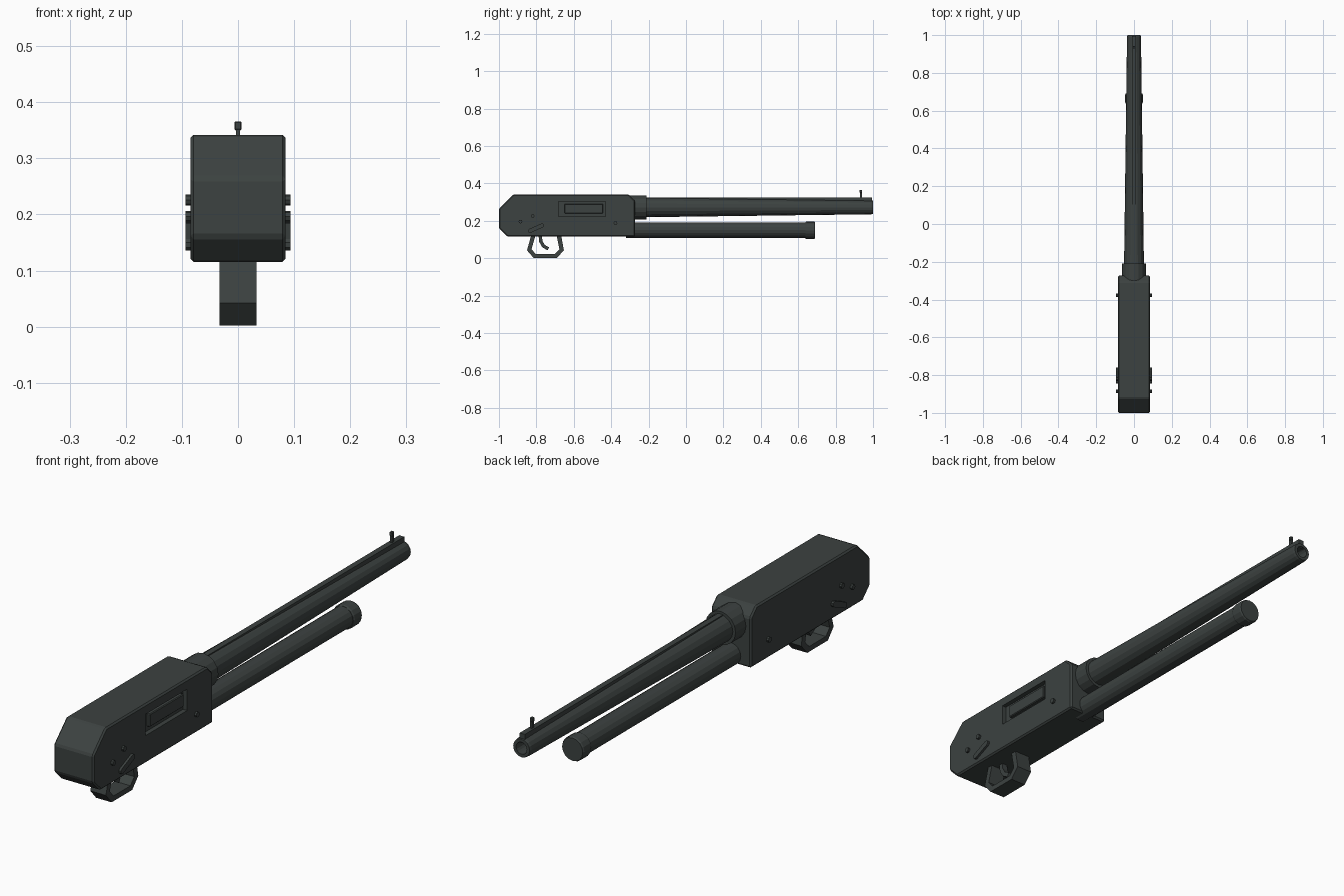
import bpy, bmesh, math
from mathutils import Vector

if "Cube" in bpy.data.objects:
    bpy.data.objects.remove(bpy.data.objects["Cube"])

metal = bpy.data.materials.new("dark_gunmetal")
metal.diffuse_color = (0.045, 0.054, 0.052, 1)
metal.use_nodes = True
metal.node_tree.nodes["Principled BSDF"].inputs["Base Color"].default_value = metal.diffuse_color


def finish(name, bm):
    bmesh.ops.recalc_face_normals(bm, faces=bm.faces)
    me = bpy.data.meshes.new(name)
    bm.to_mesh(me)
    bm.free()
    me.materials.append(metal)
    ob = bpy.data.objects.new(name, me)
    bpy.context.collection.objects.link(ob)
    return ob


def extrude_profile(name, pts, x0, x1, bevel=0):
    """Side profile of (y, z) points extruded along x."""
    bm = bmesh.new()
    a = [bm.verts.new((x0, y, z)) for y, z in pts]
    b = [bm.verts.new((x1, y, z)) for y, z in pts]
    n = len(pts)
    bm.faces.new(a)
    bm.faces.new(b)
    for i in range(n):
        j = (i + 1) % n
        bm.faces.new((a[i], a[j], b[j], b[i]))
    if bevel:
        bmesh.ops.bevel(bm, geom=bm.edges[:], offset=bevel, segments=1,
                        affect='EDGES', profile=0.5)
    return finish(name, bm)


def box(name, x0, x1, y0, y1, z0, z1, bevel=0):
    return extrude_profile(name, [(y0, z0), (y1, z0), (y1, z1), (y0, z1)], x0, x1, bevel)


def lathe(name, pts, zc, sides=16):
    """Revolve (y, r) points about the y axis at height zc, capping both ends."""
    bm = bmesh.new()
    rings = []
    for y, r in pts:
        rings.append([bm.verts.new((r * math.sin(2 * math.pi * i / sides), y,
                                    zc + r * math.cos(2 * math.pi * i / sides)))
                      for i in range(sides)])
    for p, q in zip(rings, rings[1:]):
        for i in range(sides):
            j = (i + 1) % sides
            bm.faces.new((p[i], p[j], q[j], q[i]))
    bm.faces.new(rings[0])
    bm.faces.new(rings[-1])
    return finish(name, bm)


def strip(name, path, width, x0, x1):
    """Bar of constant width following an open (y, z) path."""
    left, right = [], []
    for i, p in enumerate(path):
        d = Vector(path[min(i + 1, len(path) - 1)]) - Vector(path[max(i - 1, 0)])
        nrm = Vector((-d.y, d.x)).normalized() * width / 2
        left.append(tuple(Vector(p) + nrm))
        right.append(tuple(Vector(p) - nrm))
    return extrude_profile(name, left + right[::-1], x0, x1)


# Receiver with chamfered ends
receiver = extrude_profile("receiver", [
    (-1, 0.16), (-0.955, 0.115), (-0.273, 0.115), (-0.273, 0.308),
    (-0.307, 0.342), (-0.922, 0.342), (-1, 0.265)], -0.085, 0.085, 0.006)

# Ejection port cut into the right side, with the bolt inside
cutter = box("port_cutter", 0.067, 0.12, -0.683, -0.43, 0.222, 0.304)
cutter.hide_render = True
mod = receiver.modifiers.new("port", 'BOOLEAN')
mod.operation = 'DIFFERENCE'
mod.solver = 'EXACT'
mod.object = cutter
bpy.context.view_layer.objects.active = receiver
bpy.ops.object.modifier_apply(modifier="port")
bpy.data.objects.remove(cutter)
box("bolt", 0.05, 0.08, -0.65, -0.443, 0.24, 0.29, 0.003)

# Barrel collar, tapered hollow barrel and top rib
lathe("barrel_collar", [(-0.32, 0.064), (-0.21, 0.064)], 0.272)
lathe("barrel", [(-0.25, 0.053), (0.99, 0.037), (1, 0.035), (1, 0.023), (0.9, 0.023)], 0.272)
box("top_rib", -0.011, 0.011, -0.25, 0.995, 0.29, 0.326)

# Front sight
box("front_sight_post", -0.004, 0.004, 0.929, 0.941, 0.32, 0.355)
box("front_sight_bead", -0.0065, 0.0065, 0.928, 0.942, 0.35, 0.366, 0.002)

# Magazine tube and end cap
lathe("magazine_tube", [(-0.32, 0.042), (0.66, 0.042)], 0.15)
lathe("magazine_cap", [(0.638, 0.044), (0.644, 0.047), (0.684, 0.047), (0.69, 0.044)], 0.149)

# Trigger guard loop
outer = [(-0.827, 0.125), (-0.85, 0.042), (-0.815, 0.002), (-0.69, 0.002),
         (-0.653, 0.042), (-0.668, 0.125)]
inner = [(-0.804, 0.125), (-0.826, 0.048), (-0.803, 0.022), (-0.701, 0.022),
         (-0.677, 0.048), (-0.692, 0.125)]
extrude_profile("trigger_guard", outer + inner[::-1], -0.033, 0.033)

# Trigger
strip("trigger", [(-0.78, 0.125), (-0.776, 0.09), (-0.762, 0.065), (-0.736, 0.05)],
      0.018, -0.012, 0.012)

# Pins and safety levers on both sides
for side, s in (("right", 1), ("left", -1)):
    for k, (y, z, r) in enumerate(((-0.885, 0.196, 0.01), (-0.82, 0.226, 0.01),
                                   (-0.377, 0.188, 0.01))):
        disc = [(y + r * math.cos(a * math.pi / 4), z + r * math.sin(a * math.pi / 4))
                for a in range(8)]
        extrude_profile(f"pin_{side}_{k}", disc, s * 0.075, s * 0.094)
    ends = []
    tilt = math.atan2(0.034, 0.07)
    for cy, cz, start in ((-0.77, 0.175, -90), (-0.835, 0.146, 90)):
        for a in range(0, 181, 45):
            t = math.radians(start + a) + tilt
            ends.append((cy + 0.011 * math.cos(t), cz + 0.011 * math.sin(t)))
    extrude_profile(f"safety_lever_{side}", ends, s * 0.075, s * 0.094)
